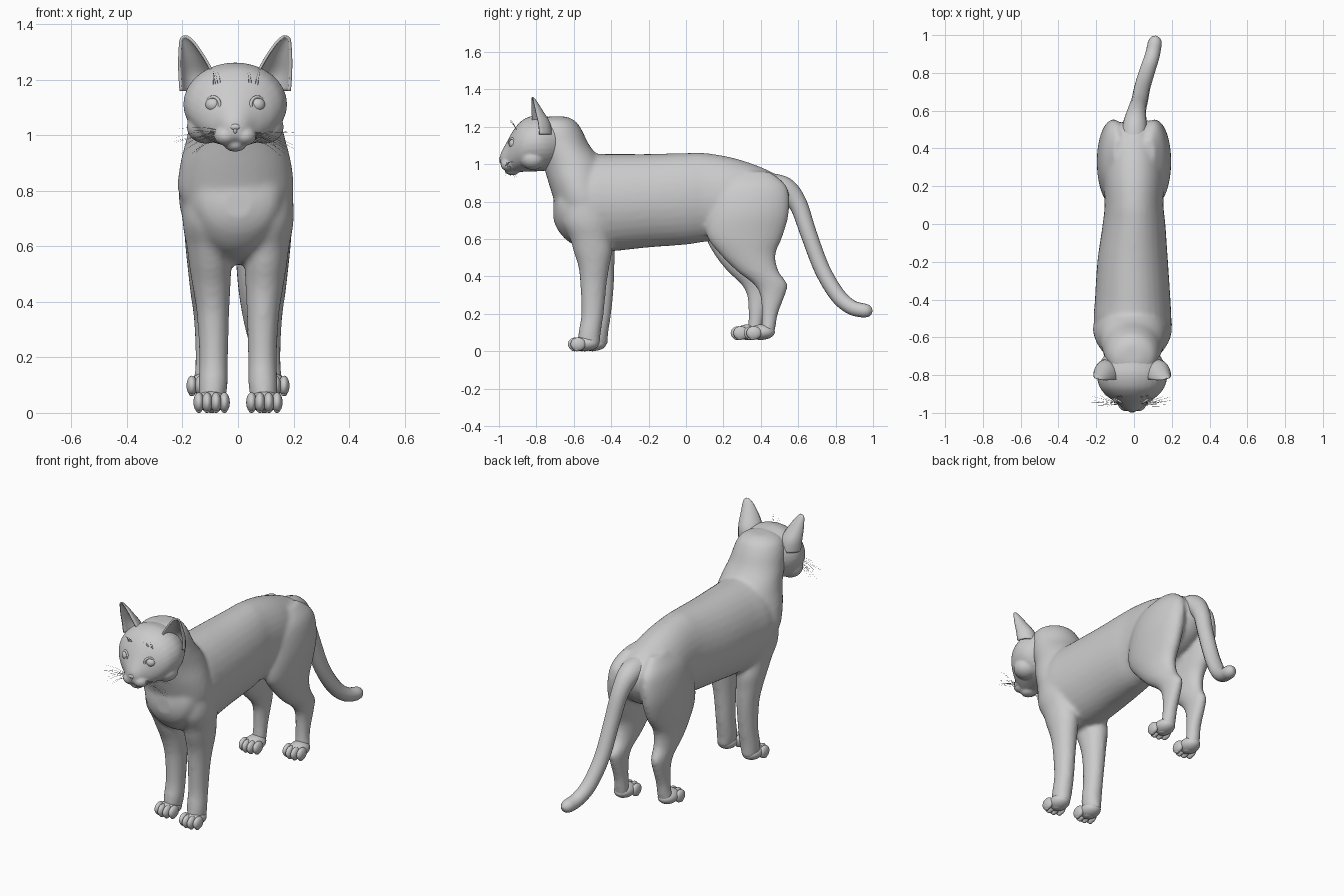
import bpy, bmesh, math, random
from mathutils import Matrix, Vector

if "Cube" in bpy.data.objects:
    bpy.data.objects.remove(bpy.data.objects["Cube"])

random.seed(4)
HX = -0.01  # head centre in x


def spline(rows, steps=5):
    """Catmull-Rom resampling of rows of numbers."""
    out = []
    for i in range(len(rows) - 1):
        p0, p1, p2 = rows[max(i - 1, 0)], rows[i], rows[i + 1]
        p3 = rows[min(i + 2, len(rows) - 1)]
        for s in range(steps):
            t = s / steps
            out.append([0.5 * (2 * b + (c - a) * t + (2 * a - 5 * b + 4 * c - d) * t * t
                               + (3 * b - a - 3 * c + d) * t ** 3)
                        for a, b, c, d in zip(p0, p1, p2, p3)])
    return out + [list(rows[-1])]


def loft(bm, rows, axis, n=32):
    """Skin ellipses; row = (position on axis, low, high, x centre, half width)."""
    rings = []
    for t, lo, hi, cx, hw in spline(rows):
        ring = []
        for k in range(n):
            a = 2 * math.pi * k / n
            x = cx + hw * math.cos(a)
            m = (lo + hi) / 2 + (hi - lo) / 2 * math.sin(a)
            ring.append(bm.verts.new((x, t, m) if axis == 'y' else (x, m, t)))
        rings.append(ring)
    for r, q in zip(rings, rings[1:]):
        for k in range(n):
            bm.faces.new((r[k], r[(k + 1) % n], q[(k + 1) % n], q[k]))
    bm.faces.new(rings[0])
    bm.faces.new(rings[-1])


def finish(bm, name):
    bmesh.ops.recalc_face_normals(bm, faces=bm.faces)
    me = bpy.data.meshes.new(name)
    bm.to_mesh(me)
    bm.free()
    me.shade_smooth()
    ob = bpy.data.objects.new(name, me)
    bpy.context.collection.objects.link(ob)
    return ob


def blobs(name, items):
    """One object made of ellipsoids (centre, radii)."""
    bm = bmesh.new()
    for c, r in items:
        bmesh.ops.create_uvsphere(bm, u_segments=24, v_segments=14, radius=1,
                                  matrix=Matrix.Translation(c) @ Matrix.Diagonal((*r, 1)))
    return finish(bm, name)


def fuse(ob, voxel, smooth):
    m = ob.modifiers.new("fuse", 'REMESH')
    m.mode, m.voxel_size, m.use_smooth_shade = 'VOXEL', voxel, True
    s = ob.modifiers.new("soften", 'SMOOTH')
    s.iterations, s.factor = smooth, 0.5


def tube(name, paths, depth):
    """Round tubes; each path is a list of (x, y, z, radius factor)."""
    cu = bpy.data.curves.new(name, 'CURVE')
    cu.dimensions, cu.bevel_depth, cu.use_fill_caps = '3D', depth, True
    cu.bevel_resolution = 6 if depth > 0.01 else 0
    for path in paths:
        sp = cu.splines.new('POLY')
        sp.points.add(len(path) - 1)
        for p, (x, y, z, r) in zip(sp.points, path):
            p.co, p.radius = (x, y, z, 1), r
        sp.use_smooth = True
    ob = bpy.data.objects.new(name, cu)
    bpy.context.collection.objects.link(ob)


# body: trunk, neck and four legs fused together
body = bmesh.new()
loft(body, [(-.708, .70, .80, 0, .05), (-.68, .64, .90, 0, .13), (-.62, .58, 1.0, -.005, .175),
            (-.52, .54, 1.05, -.008, .205), (-.4, .535, 1.055, -.007, .2), (-.2, .555, 1.055, -.007, .187),
            (0, .57, 1.06, 0, .166), (.1, .585, 1.06, 0, .156), (.25, .6, 1.035, 0, .158),
            (.4, .64, .985, 0, .14), (.5, .7, .935, .005, .1), (.555, .78, .89, .01, .05)], 'y')
loft(body, [(.72, -.69, -.45, -.005, .17), (.8, -.705, -.4, -.008, .208), (.9, -.735, -.42, -.008, .2),
            (1.0, -.765, -.44, -.008, .175), (1.1, -.8, -.515, HX, .155), (1.18, -.82, -.555, HX, .14),
            (1.23, -.8, -.59, HX, .11), (1.255, -.74, -.64, HX, .05)], 'z')
FRONT = [(.85, -.64, -.44, .115, .08), (.7, -.66, -.4, .113, .088), (.6, -.62, -.4, .105, .08),
         (.53, -.6, -.395, .1, .076), (.45, -.575, -.41, .095, .068), (.35, -.565, -.425, .09, .058),
         (.2, -.56, -.44, .088, .052), (.1, -.575, -.455, .09, .053), (.03, -.58, -.46, .095, .045)]
HIND = [(.96, .3, .45, .08, .03), (.88, .17, .54, .1, .07), (.75, .12, .552, .112, .084),
        (.62, .11, .52, .115, .076), (.52, .18, .48, .115, .066), (.43, .27, .495, .115, .056),
        (.36, .36, .542, .115, .046), (.3, .395, .53, .115, .041), (.2, .405, .492, .115, .039),
        (.12, .4, .478, .118, .04), (.08, .39, .47, .12, .038)]
for rows, far in ((FRONT, .04), (HIND, -.07)):
    for side in (1, -1):
        shift = far if side < 0 else 0
        leg = []
        for z, y0, y1, cx, hw in rows:
            d = shift * min(max((.65 - z) / .3, 0), 1)
            leg.append((z, y0 + d, y1 + d, side * cx, hw))
        loft(body, leg, 'z')
fuse(finish(body, "body"), .012, 8)

# paws with four toes and pads below
for label, px, py, pz, far in (("front_paw", .095, -.535, 0, .04), ("hind_paw", .12, .405, .06, -.07)):
    for side, tag in ((1, "right"), (-1, "left")):
        x, y = side * px, py + (far if side < 0 else 0)
        parts = [((x, y, pz + .043), (.054, .07, .041)), ((x, y - .005, pz + .012), (.03, .03, .012))]
        for off, fwd in ((-.046, .042), (-.016, .056), (.016, .056), (.046, .042)):
            parts.append(((x + off, y - fwd, pz + .038), (.0195, .04, .036)))
            parts.append(((x + off, y - fwd - .006, pz + .009), (.011, .016, .009)))
        blobs(f"{tag}_{label}", parts)

# tail
tail = [(0, .44, .88, 1.7), (.005, .53, .865, 1.45), (.015, .6, .785, 1.12), (.03, .655, .63, 1.0),
        (.045, .727, .44, .97), (.07, .81, .3, .95), (.095, .885, .235, .9), (.11, .955, .217, .86)]
tip = [(.114, .975, .217, .75), (.117, .989, .218, .5), (.119, .996, .218, .1)]
tube("tail", [spline(tail, 6) + tip], .044)

# head with muzzle pads, chin and cheeks
head = bmesh.new()
loft(head, [(-.63, 1.05, 1.2, HX, .06), (-.67, 1.0, 1.24, HX, .125), (-.74, .968, 1.255, HX, .173),
            (-.8, .962, 1.262, HX, .187), (-.86, .96, 1.245, HX, .173), (-.9, .958, 1.212, HX, .145),
            (-.93, .958, 1.17, HX, .108), (-.955, .965, 1.125, HX, .072), (-.982, .985, 1.075, HX, .04),
            (-.993, 1.0, 1.05, HX, .018)], 'y')
for c, r in (((.034, -.948, .998), (.042, .044, .035)), ((-.034, -.948, .998), (.042, .044, .035)),
             ((0, -.93, .966), (.04, .04, .025)), ((.105, -.82, 1.03), (.07, .07, .06)),
             ((-.105, -.82, 1.03), (.07, .07, .06))):
    bmesh.ops.create_uvsphere(head, u_segments=24, v_segments=14, radius=1,
                              matrix=Matrix.Translation((c[0] + HX, c[1], c[2])) @ Matrix.Diagonal((*r, 1)))
fuse(finish(head, "head"), .007, 4)
blobs("nose", [((HX, -.984, 1.03), (.021, .015, .013)), ((HX, -.985, 1.018), (.009, .013, .014))])

for side, tag in ((1, "right"), (-1, "left")):
    # eye and eyelid rim
    ex = HX + side * .079
    blobs(f"{tag}_eye", [((ex, -.918, 1.11), (.029, .029, .027))])
    bpy.ops.mesh.primitive_torus_add(location=(ex, -.931, 1.11), major_radius=.028, minor_radius=.006,
                                     rotation=(math.pi / 2, 0, side * .6),
                                     major_segments=28, minor_segments=8)
    rim = bpy.context.object
    rim.name = f"{tag}_eyelid"
    rim.data.shade_smooth()

    # ear: curved shell open to the front
    bm = bmesh.new()
    grid = []
    for cx, cy, z, w, d in spline([(.132, -.8, 1.16, .066, .08), (.14, -.805, 1.22, .062, .075),
                                   (.156, -.815, 1.28, .046, .048), (.17, -.82, 1.325, .029, .024),
                                   (.178, -.822, 1.347, .017, .011), (.18, -.822, 1.356, .004, .002)], 4):
        row = []
        for k in range(13):
            a = math.radians(-90 + 15 * k)
            lx, ly = w * math.sin(a), d * math.cos(a)
            yaw = .25
            row.append(bm.verts.new((HX + side * (cx + lx * math.cos(yaw) - ly * math.sin(yaw) * .5),
                                     cy + lx * math.sin(yaw) + ly * math.cos(yaw), z)))
        grid.append(row)
    for r, q in zip(grid, grid[1:]):
        for k in range(12):
            bm.faces.new((r[k], r[k + 1], q[k + 1], q[k]))
    ear = finish(bm, f"{tag}_ear")
    sol = ear.modifiers.new("thickness", 'SOLIDIFY')
    sol.thickness, sol.offset = .01, 0

    # whiskers on the muzzle and above the eye
    hairs = []
    for i in range(12):
        root = Vector((HX + side * random.uniform(.045, .065), random.uniform(-.965, -.945), random.uniform(.985, 1.015)))
        end = Vector((HX + side * random.uniform(.14, .22), random.uniform(-.97, -.9), random.uniform(.92, 1.03)))
        hairs.append((root, end))
    for i in range(4):
        root = Vector((HX + side * (.05 + .01 * i), -.9, 1.17))
        hairs.append((root, root + Vector((side * random.uniform(-.01, .02), -.04, random.uniform(.04, .07)))))
    paths = []
    for a, b in hairs:
        pts = [a.lerp(b, t / 5) + Vector((0, 0, .01 * math.sin(math.pi * t / 5))) for t in range(6)]
        paths.append([(*p, 1 - .15 * t) for t, p in enumerate(pts)])
    tube(f"{tag}_whiskers", paths, .001)
